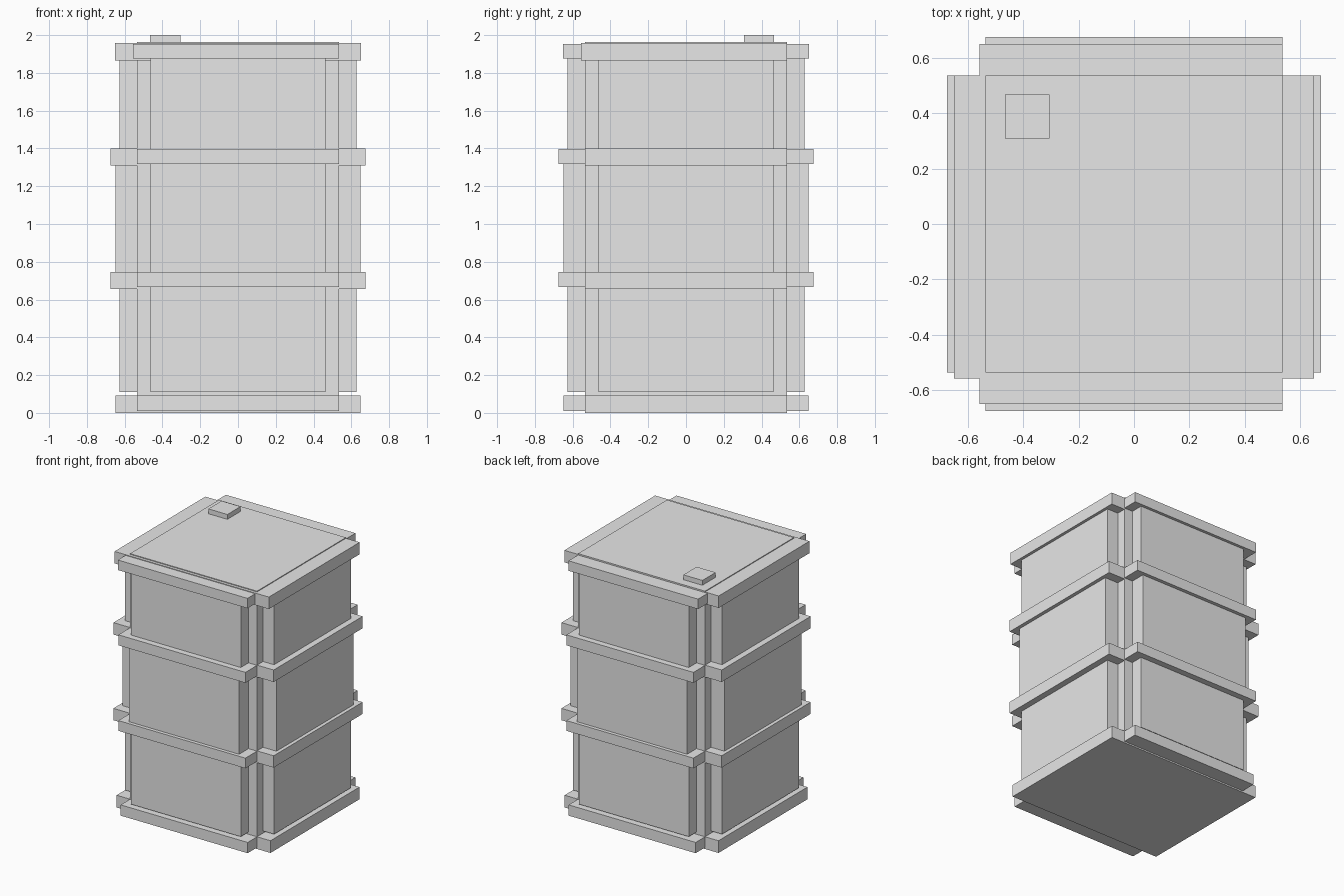
import bpy
import bmesh
from mathutils import Matrix, Vector

default = bpy.data.objects.get("Cube")
if default:
    bpy.data.objects.remove(default, do_unlink=True)

grey = bpy.data.materials.new("light grey")
grey.use_nodes = True
grey.diffuse_color = (0.8, 0.8, 0.8, 1)
grey.node_tree.nodes["Principled BSDF"].inputs["Base Color"].default_value = (0.8, 0.8, 0.8, 1)


def box(name, x, y, z):
    """Flat-shaded box from (low, high) ranges on each axis."""
    low, high = (Vector(c) for c in zip(x, y, z))
    bm = bmesh.new()
    bmesh.ops.create_cube(bm, size=1, matrix=Matrix.Translation((low + high) / 2)
                          @ Matrix.Diagonal((high - low).to_4d()))
    mesh = bpy.data.meshes.new(name)
    bm.to_mesh(mesh)
    bm.free()
    mesh.materials.append(grey)
    obj = bpy.data.objects.new(name, mesh)
    bpy.context.collection.objects.link(obj)
    return obj


def both(r):
    return (-r, r)


CORE = both(0.535)
PANEL = both(0.463)
LIP = (-0.557, 0.535)

# Square core, whose top forms the raised lid
box("core", CORE, CORE, (0.005, 1.963))

# Crossed hoops: reach, narrow side, sideways z range, lengthways z range
hoops = {
    "base_hoop": (0.648, CORE, (0, 0.093), (0.011, 0.093)),
    "lower_hoop": (0.675, CORE, (0.657, 0.747), (0.667, 0.745)),
    "upper_hoop": (0.675, CORE, (1.309, 1.4), (1.318, 1.398)),
    "top_hoop": (0.65, LIP, (1.866, 1.957), (1.876, 1.952)),
}
for name, (reach, narrow, z_side, z_long) in hoops.items():
    box(name + "_sideways", both(reach), narrow, z_side)
    box(name + "_lengthways", narrow, both(reach), z_long)

# Crossed wall panels, the middle tier bulging outwards
panels = {
    "lower_wall": (0.628, (0.11, 0.68)),
    "middle_wall": (0.648, (0.73, 1.33)),
    "upper_wall": (0.628, (1.38, 1.89)),
}
for name, (reach, z) in panels.items():
    box(name + "_sideways", both(reach), PANEL, z)
    box(name + "_lengthways", PANEL, both(reach), z)

# Bung on the back right of the lid
box("bung", (-0.465, -0.305), (0.308, 0.467), (1.955, 2.0))
